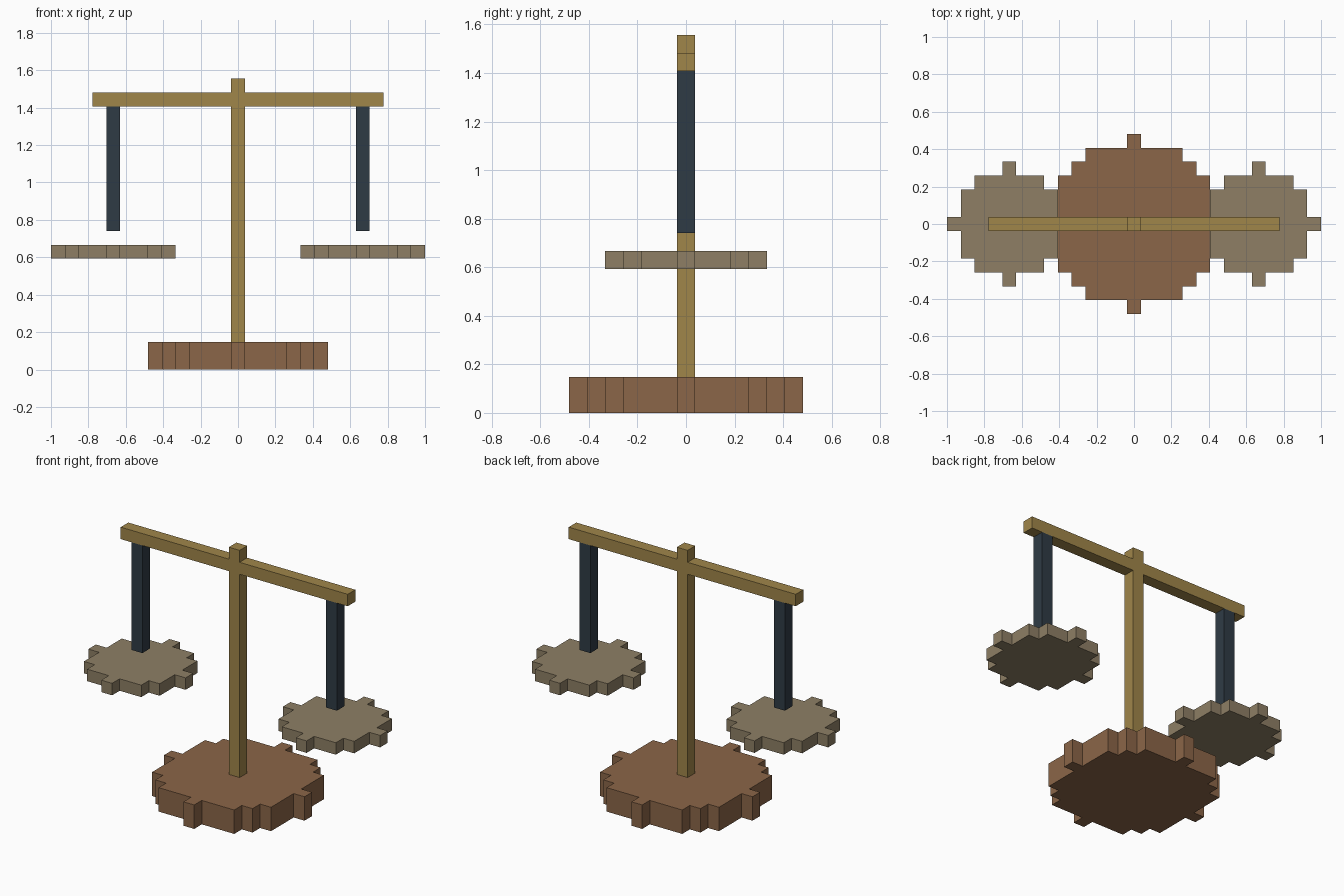
import bpy, bmesh, math
from mathutils import Vector

if "Cube" in bpy.data.objects:
    bpy.data.objects.remove(bpy.data.objects["Cube"])

V = 2 / 27  # edge of one block; the model is 27 blocks wide


def material(name, hex_rgb):
    mat = bpy.data.materials.new(name)
    srgb = [int(hex_rgb[i:i + 2], 16) / 255 for i in (0, 2, 4)]
    mat.diffuse_color = [((c + 0.055) / 1.055) ** 2.4 for c in srgb] + [1]
    mat.use_nodes = True
    mat.node_tree.nodes["Principled BSDF"].inputs["Base Color"].default_value = mat.diffuse_color
    return mat


def prism(name, points, direction, mat, location=(0, 0, 0)):
    """Extrude a flat outline (in blocks) along a direction."""
    bm = bmesh.new()
    face = bm.faces.new([bm.verts.new(Vector(p) * V) for p in points])
    extruded = bmesh.ops.extrude_face_region(bm, geom=[face], use_keep_orig=True)
    moved = [g for g in extruded["geom"] if isinstance(g, bmesh.types.BMVert)]
    bmesh.ops.translate(bm, verts=moved, vec=Vector(direction) * V)
    bmesh.ops.recalc_face_normals(bm, faces=bm.faces)
    mesh = bpy.data.meshes.new(name)
    bm.to_mesh(mesh)
    bm.free()
    mesh.materials.append(mat)
    obj = bpy.data.objects.new(name, mesh)
    obj.location = Vector(location) * V
    bpy.context.collection.objects.link(obj)
    return obj


def stepped_disc(radius):
    """Outline of a circle made of square blocks."""
    right = []
    for row in range(-radius, radius + 1):
        x = math.isqrt(radius * radius - row * row) + 0.5
        if right and right[-1][0] == x:
            right.pop()
        else:
            right.append((x, row - 0.5, 0))
        right.append((x, row + 0.5, 0))
    return right + [(-x, y, 0) for x, y, _ in reversed(right)]


wood = material("wood", "8B6648")
brass = material("brass", "A0864A")
pan_metal = material("pan_metal", "8E7F65")
dark_iron = material("dark_iron", "2F3B45")

# Round foot
prism("base", stepped_disc(6), (0, 0, 2), wood)

# Post and crossbeam as one cross-shaped profile
half = [(0.5, 2), (0.5, 19), (10.5, 19), (10.5, 20), (0.5, 20), (0.5, 21)]
cross = half + [(-x, z) for x, z in reversed(half)]
prism("post_and_beam", [(x, -0.5, z) for x, z in cross], (0, 1, 0), brass)

# Hangers and pans on both sides, with a one-block gap between them
square = [(-0.5, -0.5, 0), (0.5, -0.5, 0), (0.5, 0.5, 0), (-0.5, 0.5, 0)]
for side, x in (("left", -9), ("right", 9)):
    prism(side + "_hanger", square, (0, 0, 9), dark_iron, (x, 0, 10))
    prism(side + "_pan", stepped_disc(4), (0, 0, 1), pan_metal, (x, 0, 8))
